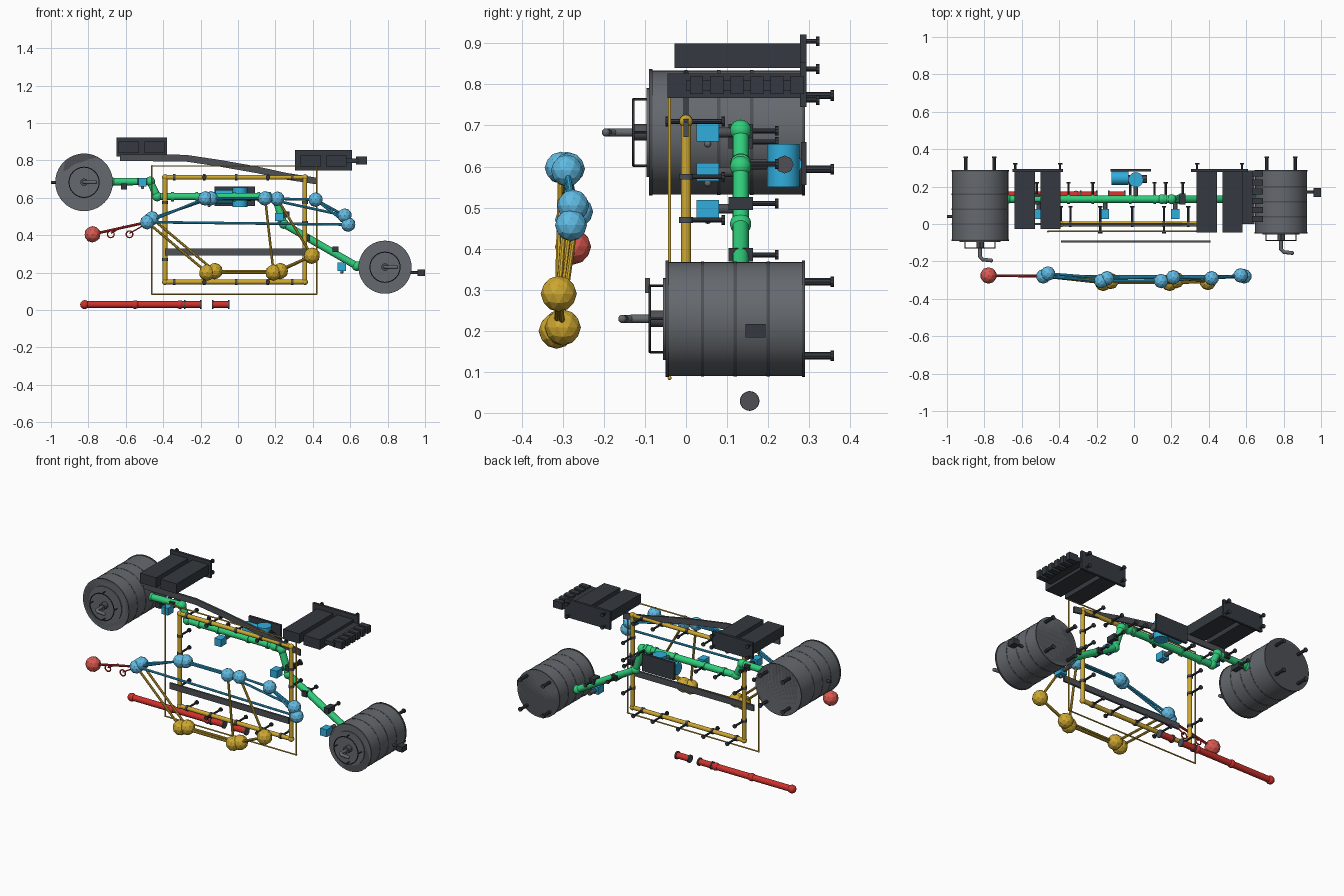
import bpy, bmesh, math
from mathutils import Vector, Matrix

if "Cube" in bpy.data.objects:
    bpy.data.objects.remove(bpy.data.objects["Cube"])


def material(name, rgb):
    m = bpy.data.materials.new(name)
    m.diffuse_color = (*rgb, 1)
    m.use_nodes = True
    m.node_tree.nodes["Principled BSDF"].inputs["Base Color"].default_value = m.diffuse_color
    return m


GREY = material("drum_grey", (0.13, 0.14, 0.155))
DARK = material("dark_grey", (0.035, 0.042, 0.052))
MID = material("mid_grey", (0.075, 0.08, 0.09))
GREEN = material("green", (0.03, 0.62, 0.2))
GOLD = material("gold", (0.62, 0.39, 0.03))
BLUE = material("blue", (0.03, 0.42, 0.72))
SKY = material("ball_blue", (0.12, 0.5, 0.78))
RED = material("red", (0.62, 0.03, 0.025))
CORAL = material("ball_red", (0.7, 0.1, 0.08))


def finish(bm, name, mat, smooth=False):
    me = bpy.data.meshes.new(name)
    bm.to_mesh(me)
    bm.free()
    me.materials.append(mat)
    if smooth:
        for p in me.polygons:
            p.use_smooth = True
        me.set_sharp_from_angle(angle=math.radians(35))
    ob = bpy.data.objects.new(name, me)
    bpy.context.collection.objects.link(ob)
    return ob


def box(name, lo, hi, mat):
    lo, hi = Vector(lo), Vector(hi)
    bm = bmesh.new()
    bmesh.ops.create_cube(bm, size=1, matrix=Matrix.Translation((lo + hi) / 2)
                          @ Matrix.Diagonal((*(hi - lo), 1)))
    return finish(bm, name, mat)


def add_rod(bm, p, q, r, n=12):
    p, q = Vector(p), Vector(q)
    d = q - p
    rot = Vector((0, 0, 1)).rotation_difference(d).to_matrix().to_4x4()
    bmesh.ops.create_cone(bm, cap_ends=True, segments=n, radius1=r, radius2=r,
                          depth=d.length, matrix=Matrix.Translation((p + q) / 2) @ rot)


def rod(name, p, q, r, mat, n=12):
    bm = bmesh.new()
    add_rod(bm, p, q, r, n)
    return finish(bm, name, mat, True)


def ball(name, c, r, mat, sub=2, smooth=False):
    bm = bmesh.new()
    bmesh.ops.create_icosphere(bm, subdivisions=sub, radius=r, matrix=Matrix.Translation(c))
    return finish(bm, name, mat, smooth)


def pipe(name, pts, r, mat, joint=1.3):
    bm = bmesh.new()
    for a, b in zip(pts, pts[1:]):
        add_rod(bm, a, b, r, 14)
    for p in pts:
        bmesh.ops.create_icosphere(bm, subdivisions=3, radius=r * joint, matrix=Matrix.Translation(p))
    return finish(bm, name, mat, True)


def ring(name, c, R, r, mat, n=24):
    cu = bpy.data.curves.new(name, 'CURVE')
    cu.dimensions = '3D'
    sp = cu.splines.new('POLY')
    sp.points.add(n - 1)
    for i, p in enumerate(sp.points):
        a = 2 * math.pi * i / n
        p.co = (c[0] + R * math.cos(a), c[1], c[2] + R * math.sin(a), 1)
    sp.use_cyclic_u = True
    cu.bevel_depth, cu.bevel_resolution = r, 1
    cu.materials.append(mat)
    ob = bpy.data.objects.new(name, cu)
    bpy.context.collection.objects.link(ob)


def bolt(name, x, z, y0, y1, r=0.006, head=0.012):
    # stud along y with a disc on the far end
    bm = bmesh.new()
    s = 1 if y1 > y0 else -1
    add_rod(bm, (x, y0, z), (x, y1, z), r, 8)
    add_rod(bm, (x, y1 - s * 0.008, z), (x, y1, z), head, 10)
    finish(bm, name, DARK, True)


# drums with rims, seams, front guard, elbow pipe and rear feet
def drum(name, x, z, r, y0, y1):
    rod(name + "_body", (x, y0, z), (x, y1, z), r, GREY, 40)
    for i, y in enumerate((y0 + 0.004, y0 + 0.09, y0 + 0.17, y0 + 0.25, y1 - 0.004)):
        edge = i in (0, 4)
        rod(f"{name}_seam", (x, y - 0.004, z), (x, y + 0.004, z), r + (0.003 if edge else 0.001), MID, 40)
    rod(name + "_front_disc", (x, y0 - 0.006, z), (x, y0, z), r * 0.72, GREY, 32)
    ring(name + "_guard", (x, y0 - 0.038, z), 0.081, 0.003, DARK)
    for k in range(4):
        a = k * math.pi / 2
        px, pz = x + 0.081 * math.cos(a), z + 0.081 * math.sin(a)
        rod(name + "_guard_post", (px, y0, pz), (px, y0 - 0.038, pz), 0.003, DARK, 6)
    rod(name + "_hub", (x, y0, z), (x, y0 - 0.04, z), 0.02, MID, 16)
    pipe(name + "_elbow", [(x, y0, z), (x, y0 - 0.085, z), (x + 0.015, y0 - 0.1, z),
                           (x + 0.06, y0 - 0.105, z)], 0.01, GREY, 1.0)
    for sx in (-1, 1):
        for sz in (-1, 1):
            bolt(name + "_foot", x + sx * 0.076, z + sz * 0.09, y1, 0.36, 0.009, 0.013)


drum("left_drum", -0.823, 0.683, 0.151, -0.09, 0.29)
drum("right_drum", 0.786, 0.229, 0.139, -0.05, 0.29)
rod("right_port_stem", (0.92, 0.17, 0.2), (0.965, 0.17, 0.2), 0.008, DARK)
box("right_port_block", (0.96, 0.145, 0.183), (1.0, 0.193, 0.216), DARK)
rod("left_port_knob", (-0.96, 0.04, 0.683), (-1.0, 0.04, 0.683), 0.008, DARK)

# green main pipe
G = 0.133
green = [(-0.68, G, 0.685), (-0.47, G, 0.688), (-0.432, G, 0.607), (0.15, G, 0.606),
         (0.2, G, 0.6), (0.245, G, 0.46), (0.635, G, 0.235)]
pipe("green_pipe", green, 0.02, GREEN)
for x in (-0.35, -0.22, -0.02, 0.11, 0.17):
    rod("pipe_collar", (x - 0.007, G, 0.606), (x + 0.007, G, 0.606), 0.025, GREEN, 16)
    bolt("pipe_bolt", x, 0.606, G, 0.225)
for x, z in ((-0.61, 0.66), (-0.52, 0.687), (0.26, 0.51), (0.37, 0.385), (0.52, 0.325)):
    bolt("pipe_bolt", x, z, G, 0.225)
    box("pipe_clamp", (x - 0.016, G - 0.03, z - 0.016), (x + 0.016, G + 0.03, z + 0.016), DARK)

# blue sensor blocks in front of the pipe
for x, z in ((-0.51, 0.683), (-0.155, 0.587), (0.22, 0.497), (0.555, 0.231)):
    box("sensor_block", (x - 0.022, 0.026, z - 0.022), (x + 0.022, 0.08, z + 0.022), BLUE)
    rod("sensor_stem", (x, 0.08, z), (x, G, z), 0.012, MID)
    ball("sensor_tip", (x, 0.053, z - 0.028), 0.009, GREY, 2, True)

# golden frame and thin outer frame
xl, xr, zb, zt = -0.39, 0.358, 0.15, 0.71
pipe("gold_frame", [(xl, 0, zb), (xr, 0, zb), (xr, 0, zt), (xl, 0, zt), (xl, 0, zb)], 0.0125, GOLD)
pipe("outer_frame", [(-0.46, -0.04, 0.085), (0.42, -0.04, 0.085), (0.42, -0.04, 0.77),
                     (-0.46, -0.04, 0.77), (-0.46, -0.04, 0.085)], 0.004, GOLD, 1.2)
for z in (zb, zt):
    for x in (-0.34, -0.18, -0.01, 0.16, 0.29):
        rod("frame_collar", (x - 0.007, 0, z), (x + 0.007, 0, z), 0.017, MID, 12)
        bolt("frame_bolt", x, z, 0, 0.095)
        if x in (-0.18, 0.16):
            bolt("frame_front_bolt", x, z, 0, -0.05)
for x in (xl, xr):
    for z in (0.27, 0.47, 0.575):
        rod("frame_collar", (x, 0, z - 0.007), (x, 0, z + 0.007), 0.017, MID, 12)
        bolt("frame_bolt", x, z, 0, 0.095)

# grey lower bar and bent upper strip
box("lower_bar", (-0.39, -0.1, 0.292), (0.41, -0.088, 0.328), MID)
bm = bmesh.new()
path = [(-0.63, 0.815), (-0.28, 0.812), (-0.1, 0.785), (0.1, 0.75), (0.26, 0.715), (0.42, 0.69)]
rows = [[bm.verts.new((x, y, z + h)) for y, h in ((-0.006, -0.018), (0.006, -0.018), (0.006, 0.018), (-0.006, 0.018))]
        for x, z in path]
for a, b in zip(rows, rows[1:]):
    for i in range(4):
        bm.faces.new((a[i], a[(i + 1) % 4], b[(i + 1) % 4], b[i]))
bm.faces.new(rows[0])
bm.faces.new(rows[-1])
bmesh.ops.recalc_face_normals(bm, faces=bm.faces)
finish(bm, "upper_strip", MID)

# dark twin-box brackets on back plates
for side, x0, x1, z0, z1, bz, yf in (("left", -0.65, -0.38, 0.82, 0.922, 0.84, -0.028),
                                    ("right", 0.305, 0.61, 0.745, 0.855, 0.767, -0.045)):
    box(side + "_back_plate", (x0, 0.278, z0), (x1, 0.293, z1), DARK)
    m = (x0 + x1) / 2
    for s in (-1, 1):
        c = m + s * 0.069
        box(side + "_box", (c - 0.054, yf, bz), (c + 0.054, 0.28, bz + 0.06), DARK)
        for z in (z0 + 0.017, z1 - 0.017):
            bolt(side + "_plate_bolt", m + s * 0.12, z, 0.29, 0.325)
for i in range(6):
    y = 0.01 + i * 0.049
    box("side_key", (0.63, y, 0.777), (0.69, y + 0.032, 0.82), DARK)
box("side_key_rail", (0.575, 0.0, 0.785), (0.645, 0.285, 0.81), DARK)

# central motor on its plate
box("motor_plate", (-0.125, 0.28, 0.555), (0.09, 0.294, 0.66), DARK)
rod("motor_upright", (0.01, 0.237, 0.55), (0.01, 0.237, 0.655), 0.04, BLUE, 24)
rod("motor_side", (-0.12, 0.245, 0.605), (-0.03, 0.245, 0.605), 0.036, BLUE, 24)
rod("motor_cap", (-0.03, 0.24, 0.605), (0.07, 0.24, 0.605), 0.022, MID, 8)
rod("motor_link", (0.01, G, 0.605), (0.01, 0.237, 0.605), 0.012, MID)

# red floor pipe with a gap
P, Q = 0.155, 0.029
for a, b in ((-0.82, -0.2), (-0.135, -0.05)):
    rod("red_pipe", (a, P, Q), (b, P, Q), 0.018, RED, 16)
for x in (-0.55, -0.31):
    ball("red_joint", (x, P, Q), 0.023, RED, 3, True)
ball("red_end", (-0.82, P, Q), 0.024, RED, 3, True)
for x in (-0.285, -0.2, -0.135, -0.05):
    rod("red_pipe_flange", (x - 0.004, P, Q), (x + 0.004, P, Q), 0.0235, MID, 16)

# low-poly ball network in front
blue = [(-0.485, -0.28, 0.47), (-0.46, -0.265, 0.49), (-0.175, -0.305, 0.597), (-0.145, -0.29, 0.597),
        (0.145, -0.305, 0.597), (0.21, -0.285, 0.595), (0.415, -0.29, 0.59), (0.57, -0.275, 0.505), (0.59, -0.28, 0.457)]
gold = [(-0.165, -0.315, 0.2), (-0.125, -0.305, 0.208), (0.19, -0.315, 0.2), (0.225, -0.3, 0.208), (0.395, -0.31, 0.29)]
red = (-0.778, -0.275, 0.405)
for p in blue:
    ball("blue_ball", p, 0.039, SKY)
for p in gold:
    ball("gold_ball", p, 0.044, GOLD)
ball("red_ball", red, 0.044, CORAL)
for a, b in ((0, 2), (1, 3), (0, 8), (2, 4), (3, 5), (5, 6), (4, 7), (6, 7), (6, 8), (7, 8)):
    rod("blue_link", blue[a], blue[b], 0.007, BLUE, 8)
for a, b in ((0, 2), (1, 3), (2, 4), (3, 4)):
    rod("gold_link", gold[a], gold[b], 0.007, GOLD, 8)
for a, b in ((0, 0), (1, 1), (4, 2), (5, 4)):
    rod("gold_link", blue[a], gold[b], 0.007, GOLD, 8)
rod("red_link", red, blue[0], 0.007, RED, 8)
for x in (-0.68, -0.58):
    ring("red_ring", (x, -0.275, 0.405), 0.018, 0.004, RED, 16)
    rod("red_ring_link", (x, -0.275, 0.41), (x + 0.07, -0.275, 0.45), 0.004, RED, 6)
